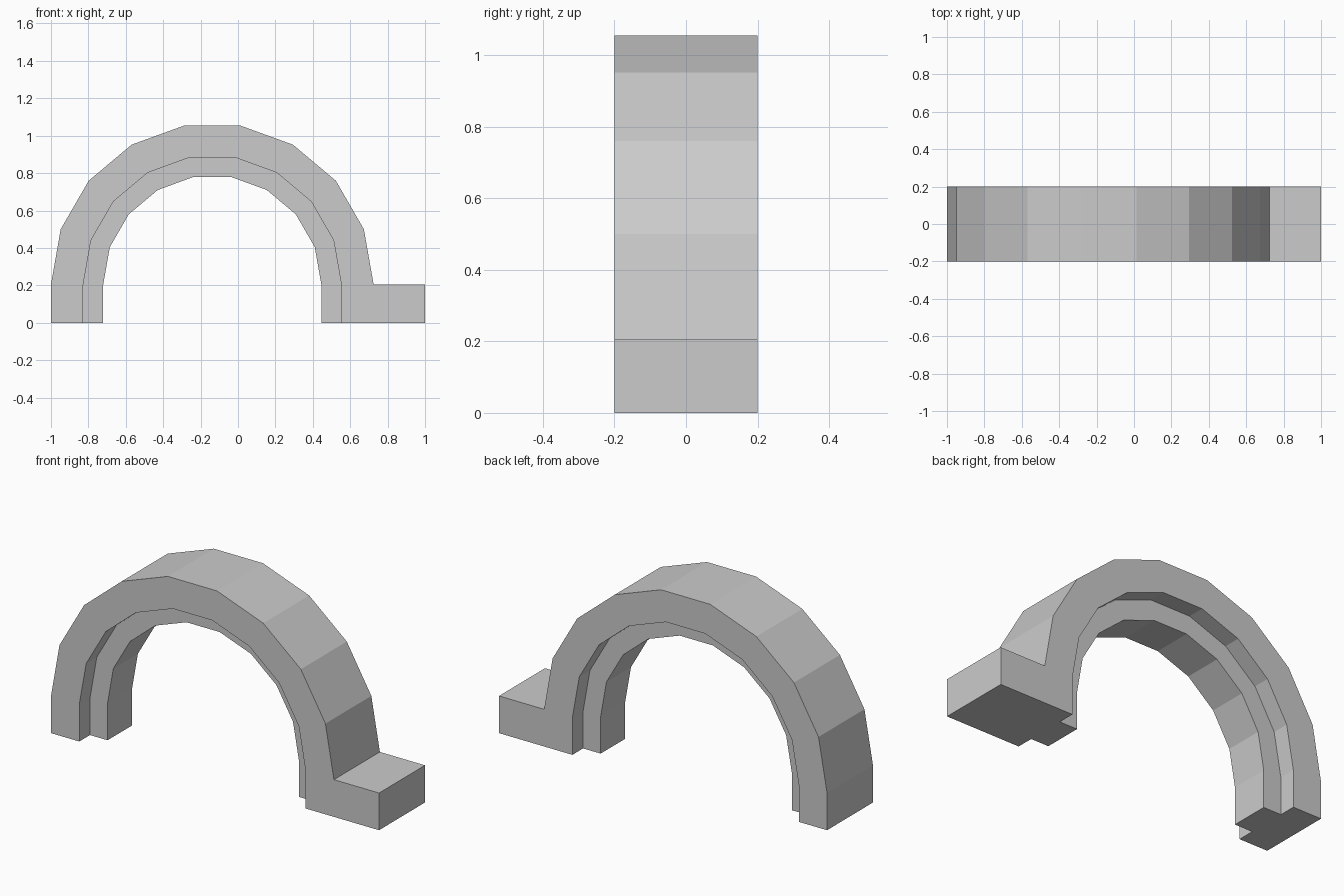
import bpy, bmesh
from math import cos, sin, radians

if "Cube" in bpy.data.objects:
    bpy.data.objects.remove(bpy.data.objects["Cube"])

CX, SPRING = -0.1375, 0.205          # arch centre x, height where the curve starts
R_OUT, R_MID, R_IN = 0.8625, 0.69, 0.583
HALF, RIB = 0.2, 0.107               # half depths of the arch and its inner rib

# T-shaped cross-section: (radius, y)
section = [(R_OUT, -HALF), (R_OUT, HALF), (R_MID, HALF), (R_MID, RIB),
           (R_IN, RIB), (R_IN, -RIB), (R_MID, -RIB), (R_MID, -HALF)]

# Path stations: left leg foot, nine 20-degree segments, right leg foot
stations = [(180, 0.0)] + [(a, SPRING) for a in range(180, -1, -20)] + [(0, 0.0)]

bm = bmesh.new()
rings = []
for angle, base in stations:
    a = radians(angle)
    rings.append([bm.verts.new((CX + r * cos(a), y, base + r * sin(a)))
                  for r, y in section])

# Skin of the arch and legs
n = len(section)
for ring_a, ring_b in zip(rings, rings[1:]):
    for i in range(n):
        j = (i + 1) % n
        face = bm.faces.new((ring_a[i], ring_a[j], ring_b[j], ring_b[i]))
        if i == 0:
            leg_side = face          # ends as the outer side of the right leg
bm.faces.new(rings[0])
bm.faces.new(rings[-1])
bmesh.ops.recalc_face_normals(bm, faces=bm.faces)

# Foot block extruded out of the right leg
foot = bmesh.ops.extrude_discrete_faces(bm, faces=[leg_side])["faces"][0]
for v in foot.verts:
    v.co.x = 1.0
bmesh.ops.recalc_face_normals(bm, faces=bm.faces)

mesh = bpy.data.meshes.new("stepped_arch")
bm.to_mesh(mesh)
bm.free()
bpy.context.collection.objects.link(bpy.data.objects.new("stepped_arch", mesh))
